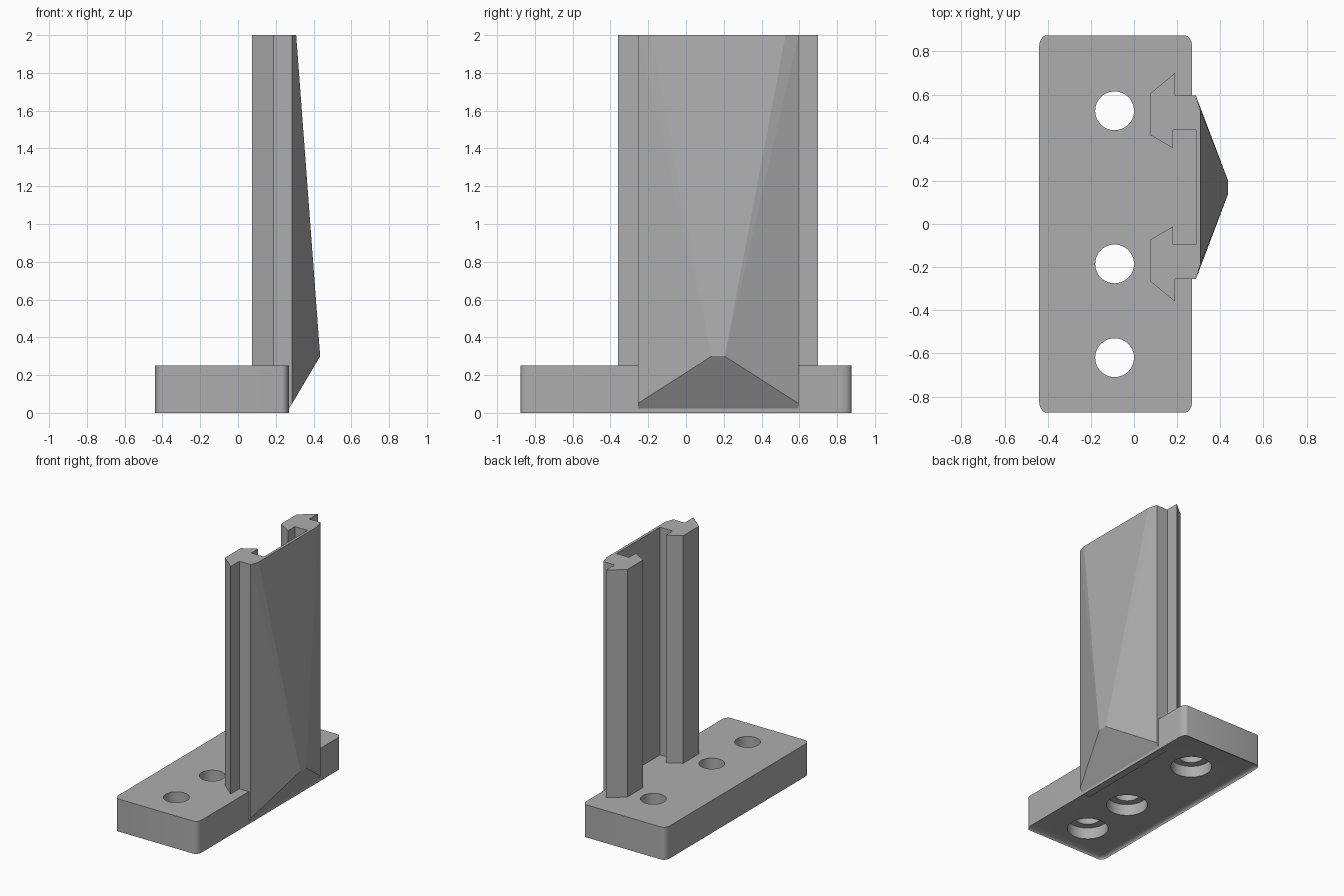
import bpy, bmesh, math

if "Cube" in bpy.data.objects:
    bpy.data.objects.remove(bpy.data.objects["Cube"])

GREY = (0.42, 0.42, 0.42, 1)
mat = bpy.data.materials.new("plain grey")
mat.use_nodes = True
mat.diffuse_color = GREY
mat.node_tree.nodes["Principled BSDF"].inputs["Base Color"].default_value = GREY


def finish(bm, name):
    bmesh.ops.recalc_face_normals(bm, faces=bm.faces[:])
    mesh = bpy.data.meshes.new(name)
    bm.to_mesh(mesh)
    bm.free()
    mesh.materials.append(mat)
    obj = bpy.data.objects.new(name, mesh)
    bpy.context.collection.objects.link(obj)
    return obj


def hull(name, points):
    bm = bmesh.new()
    verts = [bm.verts.new(p) for p in points]
    bmesh.ops.convex_hull(bm, input=verts)
    return finish(bm, name)


def loft(name, rings):
    """Skin a stack of equal-length closed rings and cap both ends."""
    bm = bmesh.new()
    loops = [[bm.verts.new(p) for p in ring] for ring in rings]
    n = len(loops[0])
    for a, b in zip(loops, loops[1:]):
        for i in range(n):
            j = (i + 1) % n
            bm.faces.new((a[i], a[j], b[j], b[i]))
    bm.faces.new(loops[0][::-1])
    bm.faces.new(loops[-1])
    return finish(bm, name)


def select_only(obj):
    bpy.ops.object.select_all(action='DESELECT')
    obj.select_set(True)
    bpy.context.view_layer.objects.active = obj


# Base plate with rounded corners and a rounded lower edge
CX, HX, HY, TOP = -0.085, 0.355, 0.875, 0.25
RX, RY, RZ, STEPS = 0.035, 0.055, 0.022, 6


def base_ring(z, inset):
    ring = []
    for quarter, (sx, sy) in enumerate([(1, 1), (-1, 1), (-1, -1), (1, -1)]):
        for k in range(STEPS + 1):
            a = math.pi / 2 * (quarter + k / STEPS)
            x = sx * (HX - RX) + RX * (1 - inset) * math.cos(a)
            y = sy * (HY - RY) + RY * (1 - inset) * math.sin(a)
            ring.append((CX + x, y, z))
    return ring


rings = []
for k in range(STEPS + 1):
    a = math.pi / 2 * k / STEPS
    rings.append(base_ring(RZ * (1 - math.sin(a)), 0.9 * (1 - math.sin(math.acos(1 - math.sin(a))))))
rings.append(base_ring(TOP, 0))
base = loft("base_plate", rings)


# Screw holes, counterbored from below
def circle(y, r, z):
    return [(-0.09 + r * math.cos(t * math.pi / 24), y + r * math.sin(t * math.pi / 24), z)
            for t in range(48)]


for y in (0.525, -0.185, -0.62):
    cutter = loft("hole_cutter", [circle(y, 0.145, -0.1), circle(y, 0.145, 0.11),
                                  circle(y, 0.09, 0.11), circle(y, 0.09, 0.4)])
    cutter.hide_render = True
    select_only(base)
    mod = base.modifiers.new("hole", 'BOOLEAN')
    mod.operation = 'DIFFERENCE'
    mod.solver = 'EXACT'
    mod.object = cutter
    bpy.ops.object.modifier_apply(modifier=mod.name)
    bpy.data.objects.remove(cutter)

select_only(base)
bpy.ops.object.shade_smooth_by_angle(angle=math.radians(35))

# Pair of arrow-section rails, mirrored about the column's middle
MID, WALL = 0.17, 0.287
profile = [(WALL, 0.265), (0.18, 0.265), (0.18, 0.182), (0.075, 0.243),
           (0.075, 0.435), (0.19, 0.53), (0.19, 0.425), (WALL, 0.425)]
for side, label in ((1, "back"), (-1, "front")):
    loft(label + "_rail", [[(x, MID + side * y, z) for x, y in profile] for z in (0.2, 2)])

# Faceted outer wall, swelling to a blunt peak near the bottom
points = []
for s in (-1, 1):
    points += [(WALL, MID + s * 0.425, 2), (0.308, MID + s * 0.357, 2),
               (0.435, MID + s * 0.035, 0.3), (WALL, MID + s * 0.425, 0.05)]
hull("outer_wall", points)

# Foot joining the wall to the base
foot = [(0.2, TOP), (WALL, TOP), (WALL, 0.05), (0.263, 0.011), (0.2, 0.011)]
hull("wall_foot", [(x, MID + s * 0.425, z) for x, z in foot for s in (-1, 1)])
